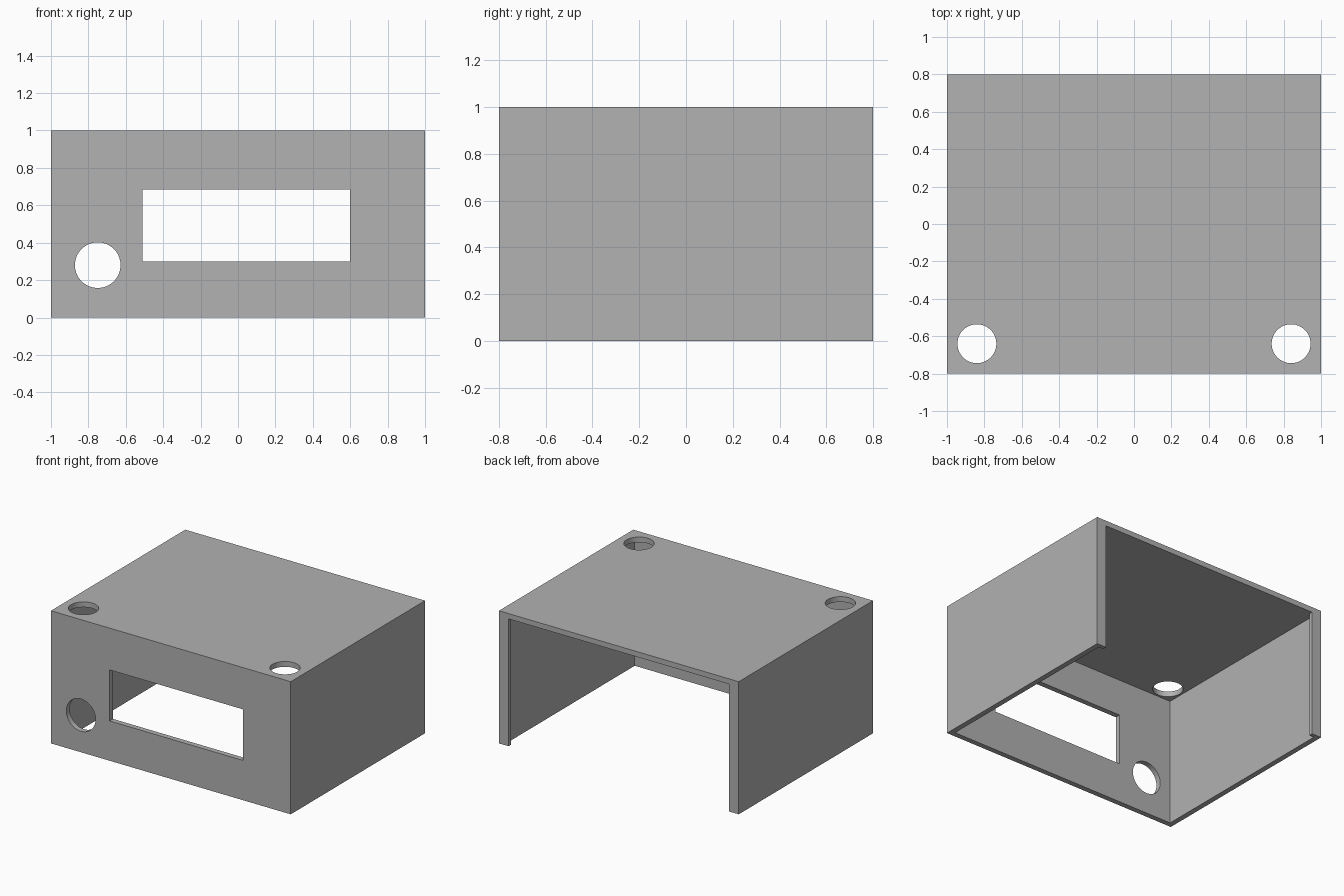
import bpy
import math

if "Cube" in bpy.data.objects:
    bpy.data.objects.remove(bpy.data.objects["Cube"], do_unlink=True)

# Sizes
WIDTH, DEPTH, HEIGHT = 2.0, 1.6, 1.0
WALL = 0.04
LIP_WIDTH, LIP_DEPTH = 0.08, 0.03
FRONT, BACK = -DEPTH / 2, DEPTH / 2
OVER = 0.1  # cutter overshoot

grey = bpy.data.materials.new("plain grey")
grey.use_nodes = True
colour = (0.445, 0.445, 0.445, 1)
grey.diffuse_color = colour
grey.node_tree.nodes["Principled BSDF"].inputs["Base Color"].default_value = colour


def box(name, low, high):
    """Axis-aligned box between two corners."""
    bpy.ops.mesh.primitive_cube_add(size=1, location=[(a + b) / 2 for a, b in zip(low, high)])
    obj = bpy.context.object
    obj.name = name
    obj.scale = [b - a for a, b in zip(low, high)]
    bpy.ops.object.transform_apply(location=True, rotation=True, scale=True)
    return obj


def drill(name, centre, radius, tilt=0):
    """Round cutter, upright unless tilted about x."""
    bpy.ops.mesh.primitive_cylinder_add(vertices=64, radius=radius, depth=2 * OVER,
                                        location=centre, rotation=(tilt, 0, 0))
    obj = bpy.context.object
    obj.name = name
    return obj


# Outer shell
case = box("enclosure_case", (-WIDTH / 2, FRONT, 0), (WIDTH / 2, BACK, HEIGHT))
case.data.materials.append(grey)

inner = WIDTH / 2 - WALL
opening = WIDTH / 2 - LIP_WIDTH
ceiling = HEIGHT - WALL

cutters = [
    # Hollow inside, open below
    box("cavity_cutter", (-inner, FRONT + WALL, -OVER), (inner, BACK - LIP_DEPTH, ceiling)),
    # Back opening, leaving a lip on each side wall
    box("back_cutter", (-opening, 0, -2 * OVER), (opening, BACK + OVER, ceiling)),
    # Display window and control hole in the front
    box("window_cutter", (-0.51, FRONT - OVER, 0.30), (0.60, FRONT + OVER, 0.685)),
    drill("control_cutter", (-0.75, FRONT, 0.28), 0.122, math.pi / 2),
]
# Button holes in the top
for x in (-0.84, 0.84):
    cutters.append(drill("button_cutter", (x, -0.64, HEIGHT), 0.104))

# Cut and clear away the helpers
bpy.context.view_layer.objects.active = case
for cutter in cutters:
    cutter.hide_render = True
    cut = case.modifiers.new(cutter.name, "BOOLEAN")
    cut.operation = "DIFFERENCE"
    cut.solver = "EXACT"
    cut.object = cutter
    bpy.ops.object.modifier_apply(modifier=cut.name)
    bpy.data.objects.remove(cutter, do_unlink=True)

# Smooth round holes, crisp box edges
bpy.ops.object.select_all(action="DESELECT")
case.select_set(True)
bpy.ops.object.shade_smooth_by_angle(angle=math.radians(30))
